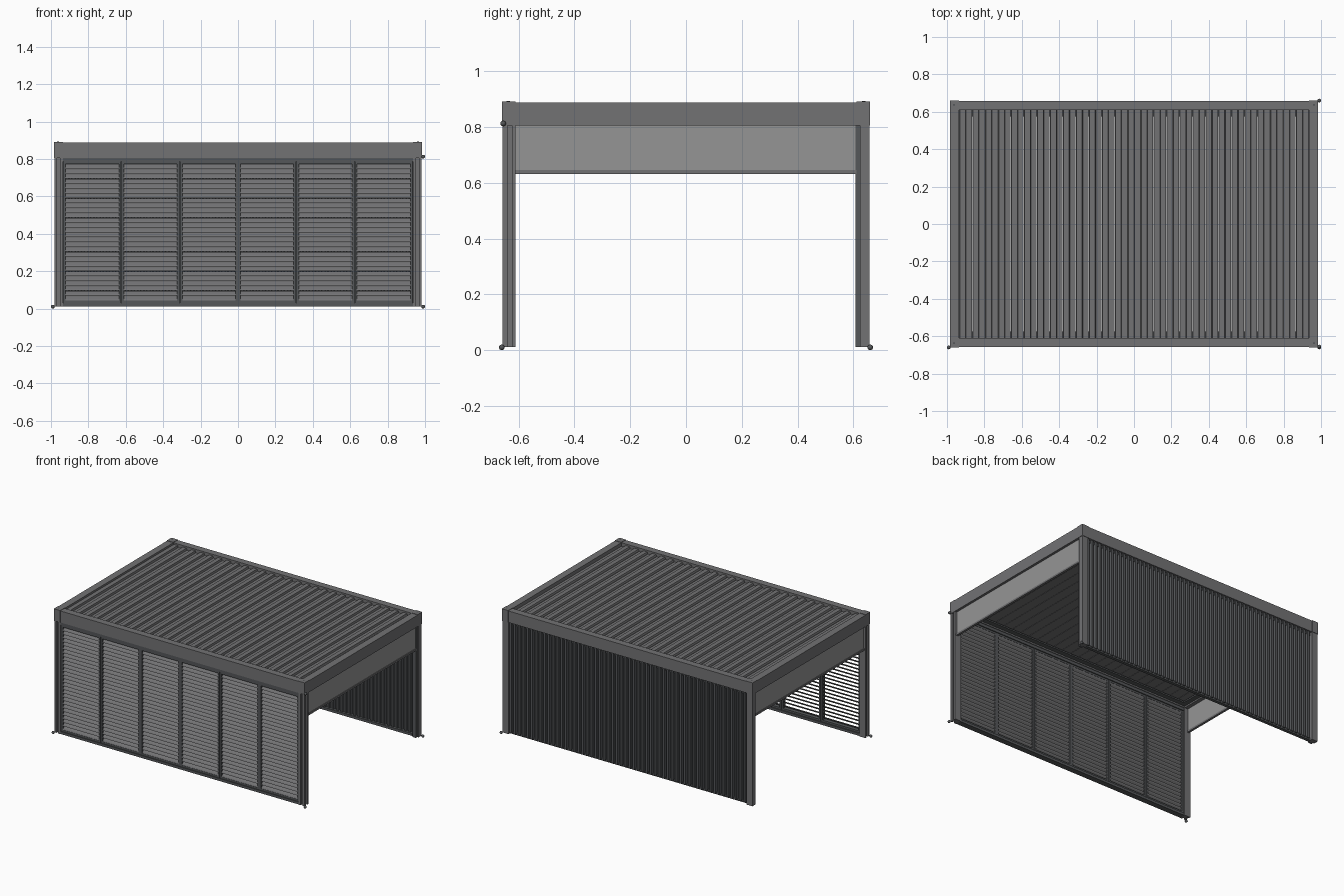
import bpy, bmesh, math
from mathutils import Vector

if "Cube" in bpy.data.objects:
    bpy.data.objects.remove(bpy.data.objects["Cube"])

DARK = bpy.data.materials.new("dark_metal")
DARK.diffuse_color = (0.09, 0.095, 0.1, 1)
DARK.use_nodes = True
DARK.node_tree.nodes["Principled BSDF"].inputs["Base Color"].default_value = DARK.diffuse_color
MID = bpy.data.materials.new("grey_metal")
MID.diffuse_color = (0.17, 0.17, 0.175, 1)
MID.use_nodes = True
MID.node_tree.nodes["Principled BSDF"].inputs["Base Color"].default_value = MID.diffuse_color
LIGHT = bpy.data.materials.new("screen_fabric")
LIGHT.diffuse_color = (0.3, 0.3, 0.3, 1)
LIGHT.use_nodes = True
LIGHT.node_tree.nodes["Principled BSDF"].inputs["Base Color"].default_value = LIGHT.diffuse_color


def finish(bm, name, mat):
    bmesh.ops.recalc_face_normals(bm, faces=bm.faces)
    me = bpy.data.meshes.new(name)
    bm.to_mesh(me)
    bm.free()
    me.materials.append(mat)
    ob = bpy.data.objects.new(name, me)
    bpy.context.collection.objects.link(ob)
    return ob


def add_box(bm, x0, x1, y0, y1, z0, z1):
    vs = bmesh.ops.create_cube(bm, size=1)["verts"]
    for v in vs:
        v.co = Vector(((x0 + x1) / 2 + v.co.x * (x1 - x0),
                       (y0 + y1) / 2 + v.co.y * (y1 - y0),
                       (z0 + z1) / 2 + v.co.z * (z1 - z0)))


def boxes(name, mat, *dims):
    bm = bmesh.new()
    for d in dims:
        add_box(bm, *d)
    return finish(bm, name, mat)


def add_prism(bm, pts, offset):
    """Extrude a closed loop of 3D points along an offset."""
    face = bm.faces.new([bm.verts.new(p) for p in pts])
    ext = bmesh.ops.extrude_face_region(bm, geom=[face], use_keep_orig=True)
    verts = [g for g in ext["geom"] if isinstance(g, bmesh.types.BMVert)]
    bmesh.ops.translate(bm, verts=verts, vec=offset)


X, Y, TOP, BEAM = 0.985, 0.66, 0.89, 0.805
XI, YI, FLOOR = 0.935, 0.61, 0.012

# Posts: front pair has grooved outer faces, back pair is plain
for sx, side in ((-1, "left"), (1, "right")):
    a, b, c, d = X - 0.003, XI, Y - 0.003, YI
    g = 0.012
    prof = [(b, c), (b + 0.017, c), (b + 0.017, c - g), (b + 0.033, c - g), (b + 0.033, c),
            (a, c), (a, c - 0.017), (a - g, c - 0.017), (a - g, c - 0.033), (a, c - 0.033),
            (a, d), (b, d)]
    bm = bmesh.new()
    add_prism(bm, [(sx * x, -y, FLOOR) for x, y in prof], (0, 0, BEAM - FLOOR))
    finish(bm, f"front_{side}_post", MID)
    x0, x1 = sorted((sx * b, sx * a))
    boxes(f"back_{side}_post", MID, (x0, x1, YI + 0.013, c, FLOOR, BEAM))
    r0, r1 = sorted((sx * 0.945, sx * 0.972))
    boxes(f"back_{side}_screen_guide", DARK, (r0, r1, YI - 0.003, YI + 0.013, FLOOR, BEAM))

    # Half-lowered side screen with its weighted bottom bar
    s0, s1 = sorted((sx * 0.962, sx * 0.968))
    boxes(f"{side}_screen", LIGHT, (s0, s1, -YI, YI, 0.64, BEAM + 0.01))
    s0, s1 = sorted((sx * 0.957, sx * 0.973))
    boxes(f"{side}_screen_bar", MID, (s0, s1, -YI, YI, 0.632, 0.645))

    # Side beam and corner caps
    e0, e1 = sorted((sx * XI, sx * X))
    boxes(f"{side}_beam", MID, (e0, e1, -YI, YI, BEAM, TOP - 0.003))
    for sy, end in ((-1, "front"), (1, "back")):
        f0, f1 = sorted((sy * YI, sy * Y))
        bm = bmesh.new()
        add_box(bm, e0, e1, f0, f1, BEAM, TOP)
        finish(bm, f"{end}_{side}_corner_cap", MID)
        bpy.ops.mesh.primitive_cylinder_add(vertices=12, radius=0.006, depth=0.004,
                                            location=(sx * 0.962, sy * 0.637, TOP))
        screw = bpy.context.object
        screw.name = f"{end}_{side}_cap_screw"
        screw.data.materials.append(DARK)

# Long beams
for sy, end in ((-1, "front"), (1, "back")):
    f0, f1 = sorted((sy * YI, sy * (Y - 0.002)))
    boxes(f"{end}_beam", MID, (-XI, XI, f0, f1, BEAM, TOP - 0.003))

# Gutter ledge inside the beams
gi, gj = XI - 0.035, YI - 0.035
boxes("gutter", DARK,
      (-XI, XI, -YI, -gj, 0.815, 0.825), (-XI, XI, gj, YI, 0.815, 0.825),
      (-XI, -gi, -gj, gj, 0.815, 0.825), (gi, XI, -gj, gj, 0.815, 0.825))

# Roof blades: flat below, one raised step on top
n = 27
p = 2 * XI / n
bm = bmesh.new()
for i in range(n):
    x = -XI + i * p
    prof = [(0.001, 0.838), (p - 0.001, 0.838), (p - 0.001, 0.862), (p * 0.55, 0.862),
            (p * 0.5, 0.876), (p * 0.06, 0.876), (0.001, 0.868)]
    add_prism(bm, [(x + u, -YI, z) for u, z in prof], (0, 2 * YI, 0))
finish(bm, "roof_blades", MID)

# Front louvre panels: six frames with tilted slats
bm_f, bm_s = bmesh.new(), bmesh.new()
W, Z0, Z1, fr = 2 * XI / 6, 0.03, 0.785, 0.013
slats = 28
pitch = (Z1 - Z0 - 2 * fr) / slats
tilt = math.radians(45)
for i in range(6):
    x0, x1 = -XI + i * W + 0.001, -XI + (i + 1) * W - 0.001
    ya, yb = -0.65, -0.622
    add_box(bm_f, x0, x0 + fr, ya, yb, Z0, Z1)
    add_box(bm_f, x1 - fr, x1, ya, yb, Z0, Z1)
    add_box(bm_f, x0 + fr, x1 - fr, ya, yb, Z0, Z0 + fr)
    add_box(bm_f, x0 + fr, x1 - fr, ya, yb, Z1 - fr, Z1)
    for k in range(slats):
        zc = Z0 + fr + (k + 0.5) * pitch
        loop = []
        for u, v in ((-0.018, 0), (-0.009, -0.0025), (0.009, -0.0025),
                     (0.018, 0), (0.009, 0.0025), (-0.009, 0.0025)):
            loop.append((x0 + fr,
                         -0.636 + u * math.cos(tilt) - v * math.sin(tilt),
                         zc + u * math.sin(tilt) + v * math.cos(tilt)))
        add_prism(bm_s, loop, (x1 - x0 - 2 * fr, 0, 0))
finish(bm_f, "front_panel_frames", DARK)
finish(bm_s, "front_panel_slats", MID)
boxes("front_tracks", DARK, (-XI, XI, -0.655, -0.615, FLOOR, 0.03),
      (-XI, XI, -0.655, -0.615, 0.785, BEAM))

# Back wall: ribbed cladding with bottom and top rail
ribs = 56
q = 2 * XI / ribs
outer, inner = [], []
for i in range(ribs):
    x = -XI + i * q
    for u, y in ((0, 0.634), (0.35, 0.634), (0.45, 0.65), (0.9, 0.65)):
        outer.append((x + u * q, y))
outer.append((XI, 0.634))
inner = [(x, y - 0.008) for x, y in reversed(outer)]
bm = bmesh.new()
rows = [[bm.verts.new((x, y, z)) for x, y in outer + inner] for z in (FLOOR + 0.008, BEAM)]
m = len(rows[0])
for i in range(m):
    j = (i + 1) % m
    bm.faces.new((rows[0][i], rows[0][j], rows[1][j], rows[1][i]))
for r in rows:
    for i in range(m // 2 - 1):
        bm.faces.new((r[i], r[i + 1], r[m - 2 - i], r[m - 1 - i]))
finish(bm, "back_wall_cladding", DARK)
boxes("back_wall_rails", DARK, (-XI, XI, 0.618, 0.64, FLOOR, 0.03),
      (-XI, XI, 0.618, 0.64, 0.785, BEAM))

# Small ball fittings at the feet and on the front right corner
for i, (x, y, z) in enumerate(((-0.99, -0.66, 0.01), (0.99, -0.66, 0.01),
                               (0.99, 0.66, 0.01), (0.99, -0.655, 0.812))):
    bpy.ops.mesh.primitive_uv_sphere_add(segments=12, ring_count=8, radius=0.01,
                                         location=(x, y, z))
    ball = bpy.context.object
    ball.name = f"ball_fitting_{i + 1}"
    ball.data.materials.append(DARK)
    bpy.ops.object.shade_smooth_by_angle()
